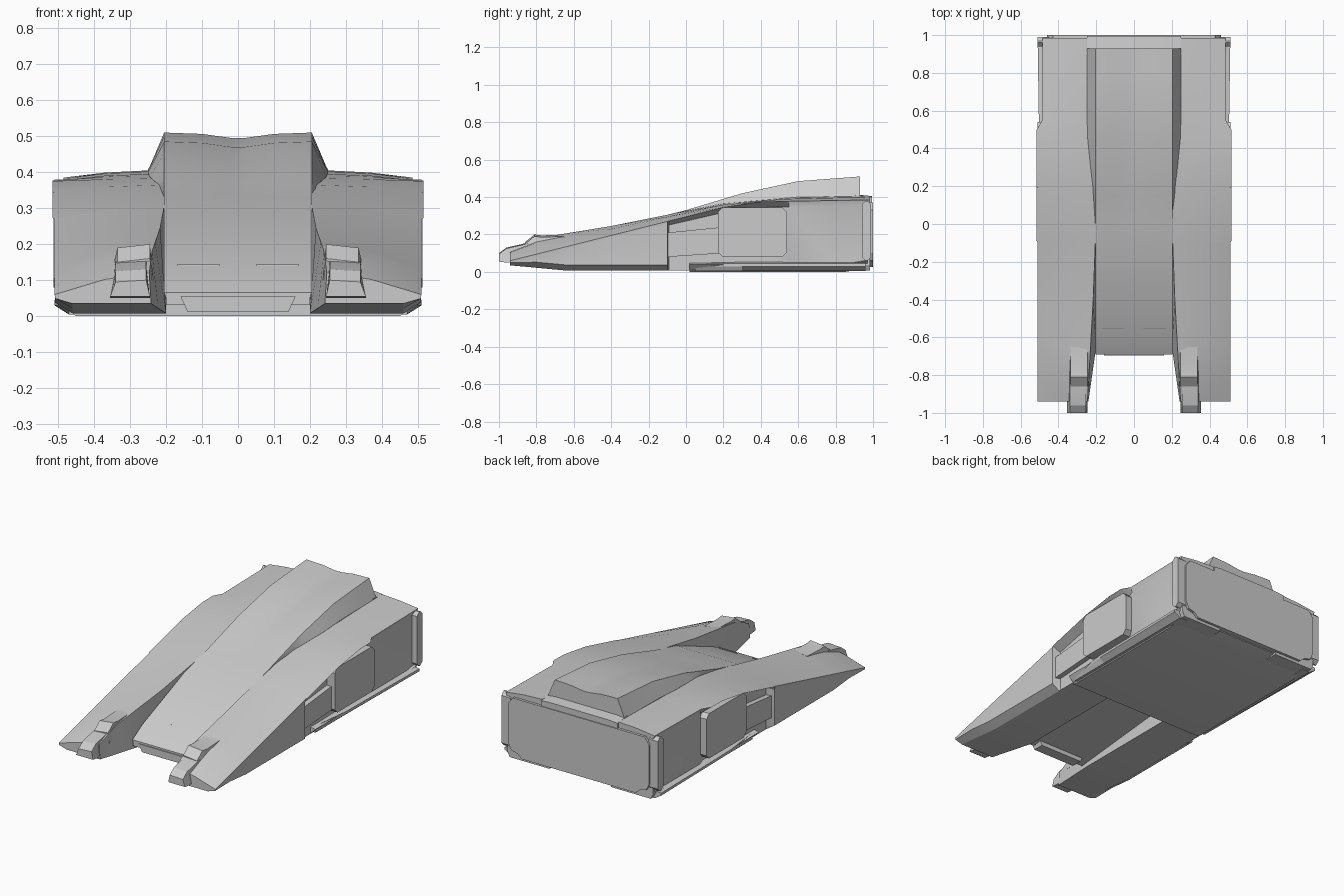
import bpy, bmesh, math

default_cube = bpy.data.objects.get("Cube")
if default_cube:
    bpy.data.objects.remove(default_cube, do_unlink=True)

hull_grey = bpy.data.materials.new("hull grey")
hull_grey.use_nodes = True
hull_grey.diffuse_color = (.6, .6, .6, 1)
shader = hull_grey.node_tree.nodes["Principled BSDF"]
shader.inputs["Base Color"].default_value = hull_grey.diffuse_color


def loft(name, rings, mirrored=False):
    """Skin a row of equal closed rings and cap both ends."""
    bm = bmesh.new()
    rows = [[bm.verts.new(point) for point in ring] for ring in rings]
    for near, far in zip(rows, rows[1:]):
        for i in range(len(near)):
            bm.faces.new((near[i - 1], near[i], far[i], far[i - 1]))
    bm.faces.new(rows[0])
    bm.faces.new(rows[-1])
    bmesh.ops.recalc_face_normals(bm, faces=bm.faces)
    mesh = bpy.data.meshes.new(name)
    bm.to_mesh(mesh)
    bm.free()
    mesh.materials.append(hull_grey)
    part = bpy.data.objects.new(name, mesh)
    bpy.context.collection.objects.link(part)
    if mirrored:
        part.modifiers.new("Mirror", "MIRROR").use_mirror_merge = False
    bpy.ops.object.select_all(action="DESELECT")
    part.select_set(True)
    bpy.context.view_layer.objects.active = part
    bpy.ops.object.shade_smooth_by_angle(angle=math.radians(22))


def symmetric(y, half):
    """Closed ring from a left-hand half outline running bottom to top."""
    return [(x, y, z) for x, z in half] + [(-x, y, z) for x, z in reversed(half)]


def side_plate(name, outline, inner, outer):
    """Mirrored flank panel pulled out sideways from a (y, z) outline."""
    loft(name, [[(x, y, z) for y, z in outline] for x in (inner, outer)], mirrored=True)


def chamfered(front, back, bottom, top, cut):
    """Rectangular (y, z) outline with its four corners cut off."""
    return [(front, bottom + cut), (front + cut, bottom), (back - cut, bottom), (back, bottom + cut),
            (back, top - cut), (back - cut, top), (front + cut, top), (front, top - cut)]


def along(y, *keys):
    """Value on a broken line through the (y, value) keys."""
    for (start, low), (end, high) in zip(keys, keys[1:]):
        if y <= end:
            break
    return low + (high - low) * (y - start) / (end - start)


def roof(y):
    return along(y, (-.7, .06), (-.6, .12), (-.2, .28), (0, .33), (.3, .42), (.6, .485), (.93, .51))


def crest(y):
    return along(y, (-.94, .12), (-.8, .18), (-.4, .245), (.2, .365), (.6, .4), (1, .405))


def shoulder(y):
    return along(y, (-.9, .07), (.2, .345), (.4, .375), (1, .385))


def body_ring(y):
    """Flat hood that grows into a canopy with sloping sides and a dipped roof."""
    rise = max(0, min(1, y * 2))
    top = roof(y)
    dip = .015 * rise
    belly = along(y, (-.7, .03), (0, .1), (1, .1))
    return symmetric(y, [(.2, belly), (.2 + .05 * rise, min(crest(y), top - .015)),
                         (.205, top), (.1, top - dip / 4), (.02, top - dip)])


def fender_ring(y, edge, waist):
    """Fender section: leaning inner wall, falling top, overhanging shoulder."""
    foot = along(y, (-1, .25), (-.65, .2), (1, .2))
    lean = along(y, (-1, .25), (-.2, .205), (.2, .205), (1, .25))
    floor = along(y, (-.94, .035), (-.65, .008), (1, .008))
    high, low = crest(y), shoulder(y)
    tuck = max(low * .92, floor + .012)
    return [(foot, y, floor), (lean, y, high), (.37, y, high * .7 + low * .3), (edge, y, low),
            (waist, y, tuck), (waist, y, min(floor + .03, tuck - .006)), (.46, y, floor)]


# Central body, hood to canopy
loft("central_body", [body_ring(y) for y in (-.69, -.6, -.2, 0, .15, .3, .45, .6, .8, .93)])

# Side fenders: full width ahead, overhanging the recessed flank, narrower at the tail
front_part = [fender_ring(y, .51, .508) for y in (-.94, -.8, -.65, -.4, -.1)]
middle_part = [fender_ring(y, .515, .46) for y in (-.09, .2, .4, .5)]
rear_part = [fender_ring(y, .485, .475) for y in (.55, .8, .985)]
loft("side_fender", front_part + middle_part + rear_part, mirrored=True)

# Prongs on the fender noses
loft("nose_prong", [[(.245, y, bottom), (.255, y, top), (.34, y, top - .005), (.355, y, bottom)]
                    for y, bottom, top in ((-1, .055, .1), (-.96, .05, .13), (-.85, .06, .155), (-.7, .06, .17))],
     mirrored=True)

# Small lamp housings behind the prongs
loft("lamp_housing", [[(.235, y, .1), (.245, y, top), (.335, y, top - .01), (.355, y, .1)]
                      for y, top in ((-.86, .16), (-.81, .2), (-.77, .195), (-.65, .2))], mirrored=True)

# Bulging block in the middle of each flank
side_plate("flank_block", chamfered(.17, .54, .08, .345, .025), .4, .512)

# Rib in the recess ahead of the block
side_plate("recess_rib", [(-.1, .08), (.2, .1), (.2, .24), (-.1, .21)], .4, .49)

# Posts framing the tail corners
side_plate("tail_corner_post", chamfered(.94, .99, .06, .38, .02), .45, .51)

# Low sills spreading toward the tail
loft("rear_sill", [[(.42, y, .005), (.47, y, .005), (edge, y, .03), (edge, y, .045), (.42, y, .06)]
                   for y, edge in ((.05, .47), (.3, .5), (.96, .51))], mirrored=True)

# Floor slab, starting behind the open hollow under the hood
loft("floor_slab", [symmetric(y, [(.45, lift), (.49, lift + .04), (.2, .12)])
                    for y, lift in ((.02, 0), (.85, 0), (.97, .02))])

# Lower lip under the nose
loft("nose_lip", [symmetric(y, [(.14, .012), (.16, .055)]) for y in (-.695, -.63)])

# Tail deck behind the canopy
loft("tail_deck", [symmetric(y, [(.25, .1), (.25, top - .005), (.2, top)])
                   for y, top in ((.9, .415), (.995, .405))])

# Flat tail panel with cut corners
panel_half = [(.37, .025), (.4, .05), (.44, .06), (.46, .1), (.46, .33), (.43, .37)]
loft("tail_panel", [symmetric(y, panel_half) for y in (.93, 1)])

# Narrow slots on the hood
slot_y = -.55
slot_z = roof(slot_y)
loft("hood_slot", [[(x, slot_y - .006, slot_z), (x, slot_y, slot_z + .004), (x, slot_y, slot_z - .002)]
                   for x in (.05, .17)], mirrored=True)
